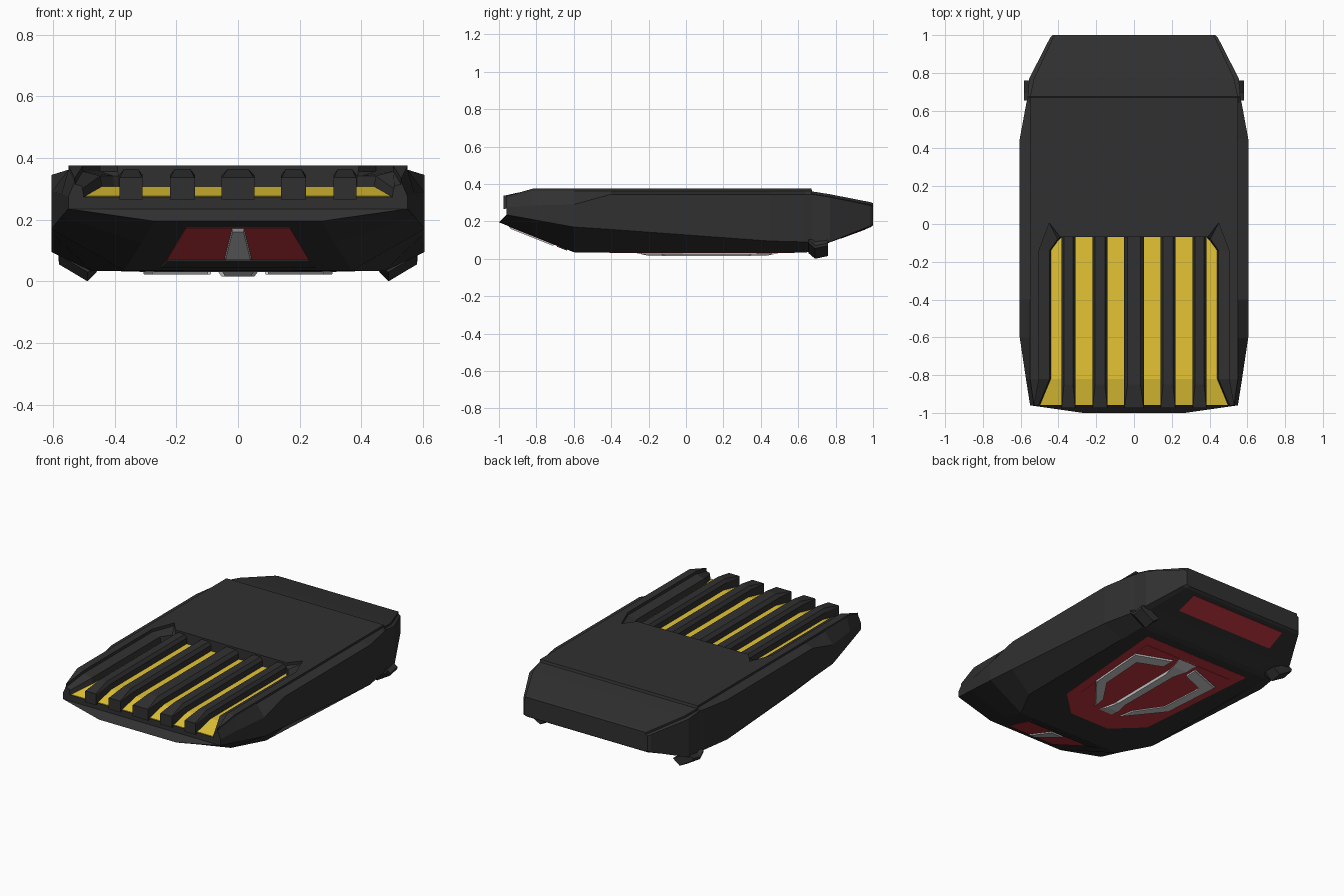
import bpy, bmesh

if "Cube" in bpy.data.objects:
    bpy.data.objects.remove(bpy.data.objects["Cube"])


def material(name, rgb):
    m = bpy.data.materials.new(name)
    m.diffuse_color = (*rgb, 1)
    m.use_nodes = True
    m.node_tree.nodes["Principled BSDF"].inputs["Base Color"].default_value = m.diffuse_color
    return m


DARK = material("charcoal", (0.03, 0.03, 0.03))
YELLOW = material("yellow", (0.78, 0.56, 0.035))
RED = material("red", (0.55, 0.036, 0.05))
GREY = material("grey", (0.65, 0.65, 0.65))


def make(name, polys, mat):
    """Object from polygons given as point lists; shared corners are welded."""
    bm = bmesh.new()
    for p in polys:
        bm.faces.new([bm.verts.new(v) for v in p])
    bmesh.ops.remove_doubles(bm, verts=bm.verts, dist=1e-5)
    bmesh.ops.recalc_face_normals(bm, faces=bm.faces)
    me = bpy.data.meshes.new(name)
    bm.to_mesh(me)
    bm.free()
    ob = bpy.data.objects.new(name, me)
    bpy.context.collection.objects.link(ob)
    me.materials.append(mat)
    return ob


def mirrored(polys):
    return polys + [[(-x, y, z) for x, y, z in p] for p in polys]


def bridge(rings, closed):
    out = []
    for a, b in zip(rings, rings[1:]):
        n = len(a)
        for i in range(n if closed else n - 1):
            j = (i + 1) % n
            out.append([a[i], a[j], b[j], b[i]])
    return out


def loft(rings):
    return bridge(rings, True) + [rings[0], rings[-1]]


def plate(name, outline, z, thick, mat, mirror=False, inset=1.0):
    """Flat plate hanging below the plane z(y); inset shrinks the lower face."""
    cx = sum(p[0] for p in outline) / len(outline)
    cy = sum(p[1] for p in outline) / len(outline)
    top = [(x, y, z(y) + 0.005) for x, y in outline]
    low = []
    for x, y in outline:
        x, y = cx + (x - cx) * inset, cy + (y - cy) * inset
        low.append((x, y, z(y) - thick))
    polys = loft([top, low])
    return make(name, mirrored(polys) if mirror else polys, mat)


def sym(half):
    return half + [(-x, y) for x, y in reversed(half)]


# Main hull: half cross-sections (y, bottom x z, side x, side z low/high, top x z)
SECTIONS = [
    (-0.96, .27, .195, .55, .235, .275, .53, .335),
    (-0.82, .313, .124, .572, .21, .285, .55, .375),
    (-0.60, .37, .035, .605, .17, .29, .55, .375),
    (-0.40, .475, .033, .605, .157, .345, .55, .375),
    (0.45, .475, .033, .605, .095, .345, .55, .375),
    (0.64, .475, .033, .570, .09, .345, .55, .375),
    (0.67, .475, .043, .563, .09, .345, .55, .375),
    (0.675, .475, .045, .563, .09, .345, .55, .36),
    (0.77, .51, .088, .555, .09, .33, .53, .345),
    (0.985, .42, .168, .445, .175, .285, .43, .303),
    (1.0, .41, .178, .43, .185, .28, .42, .298),
]
rings = []
for k, (y, xb, zb, xs, zl, zu, xt, zt) in enumerate(SECTIONS):
    yb = -1.0 if k == 0 else y
    rings.append([(0, yb, zb), (xb, yb, zb), (xs, y, zl), (xs, y, zu),
                  (xt, y, zt - 0.013), (xt, y, zt), (0, y, zt)])
nose, tail = rings[0], rings[-1]
lip = (0, -0.96, 0.235)
hull = make("hull", mirrored(bridge(rings, False)
                             + [nose[:3] + [lip], [lip] + nose[2:], tail]), DARK)


# Recessed grille bay cut into the top, open at the nose
def floor_z(y):
    return 0.305 if y > -0.82 else 0.305 + (y + 0.82) * 0.222


def ledge_z(y):
    return 0.342 if y > -0.82 else 0.342 + (y + 0.82) * 0.3


def bay(levels):
    """Symmetric tray from (outline, z function) levels, floor first.
    The first three points of each outline form the rear corner."""
    flip = lambda p: (-p[0], p[1], p[2])
    lv = [[(x, y, z(y)) for x, y in o] for o, z in levels]
    lo, hi = lv[0], lv[-1]
    polys = mirrored(bridge(lv, False) + [lo[:3], hi[:3]])
    for r in (lo, hi):
        idx = [0] + list(range(2, len(r)))
        for i, j in zip(idx, idx[1:]):
            polys.append([r[i], r[j], flip(r[j]), flip(r[i])])
    for i in (0, -1):
        side = [r[i] for r in lv]
        polys.append(side + [flip(p) for p in reversed(side)])
    return polys


LOW = [(.385, -.07), (.40, -.085), (.44, -.14), (.44, -.82), (.54, -1.05)]
MID = [(.387, -.07), (.405, -.08), (.447, -.14), (.447, -.82), (.542, -1.05)]
HIGH = [(.39, -.07), (.448, .005), (.503, -.14), (.503, -.82), (.545, -1.05)]
cutter = make("bay_cutter", bay([(LOW, floor_z), (MID, ledge_z),
                                 (HIGH, lambda y: ledge_z(y) + 0.015),
                                 (HIGH, lambda y: 0.39)]), DARK)
cutter.hide_render = True
mod = hull.modifiers.new("bay", 'BOOLEAN')
mod.operation, mod.solver, mod.object = 'DIFFERENCE', 'EXACT', cutter
bpy.context.view_layer.objects.active = hull
bpy.ops.object.modifier_apply(modifier="bay")
bpy.data.objects.remove(cutter)

# Yellow bay floor
FLOOR = LOW[:4] + [(.495, -.957)]
make("bay_floor", bay([(FLOOR, lambda y: floor_z(y) - 0.003),
                       (FLOOR, lambda y: floor_z(y) + 0.003)]), YELLOW)

# Grille ribs: chamfered tops, noses sloping down to full width
for n, (x, w) in enumerate([(-.347, .038), (-.18, .041), (0, .054),
                            (.18, .041), (.347, .038)]):
    r = []
    for y, zt, t, ch in [(-.06, .364, .62, .02), (-.85, .364, .62, .02),
                         (-.975, .337, .95, .004)]:
        zb, zm = floor_z(y) - 0.005, zt - ch
        r.append([(x - w, y, zb), (x - w, y, zm), (x - w * t, y, zt),
                  (x + w * t, y, zt), (x + w, y, zm), (x + w, y, zb)])
    make(f"grille_rib_{n}", loft(r), DARK)

# Rear clip feet
foot = [(.44, .05), (.488, .0), (.58, .055), (.582, .07), (.55, .105)]
tops = {.05, .105}
make("rear_feet", mirrored(loft([[(x, y, z if z in tops else z + dz) for x, z in foot]
                                 for y, dz in ((.655, .03), (.69, .0), (.76, .015))])), DARK)


# Underside panels: nose slope, belly and tail slope
def nose_z(y):
    return 0.195 - 0.4 * (y + 1)


def belly_z(y):
    return 0.033


def tail_z(y):
    return 0.088 + 0.372 * (y - 0.77)


plate("nose_panel", sym([(.168, -.95), (.235, -.67)]), nose_z, .002, RED)
plate("nose_panel_sill", sym([(.228, -.69), (.25, -.635)]), nose_z, .006, DARK)
plate("nose_ridge", sym([(.02, -.95), (.045, -.70)]), nose_z, .010, GREY, inset=.9)
plate("tail_panel", sym([(.35, .83), (.34, .96)]), tail_z, .002, RED)
plate("belly_panel", sym([(.38, .58), (.31, -.25), (.14, -.41)]), belly_z, .001, RED)
plate("belly_panel_raised", sym([(.32, .50), (.26, -.17), (.11, -.33)]), belly_z, .003, RED)

# Belly trim strips: a flared spine and an angled bar on each side
plate("belly_spine", sym([(.07, .53), (.035, .40), (.03, -.18), (.055, -.30)]),
      belly_z, .018, GREY, inset=.75)
bar = [(.085, .47), (.31, .385), (.28, -.02), (.095, -.25),
       (.11, -.16), (.225, .01), (.245, .32), (.085, .385)]
plate("belly_side_bars", bar, belly_z, .011, GREY, mirror=True, inset=.96)
